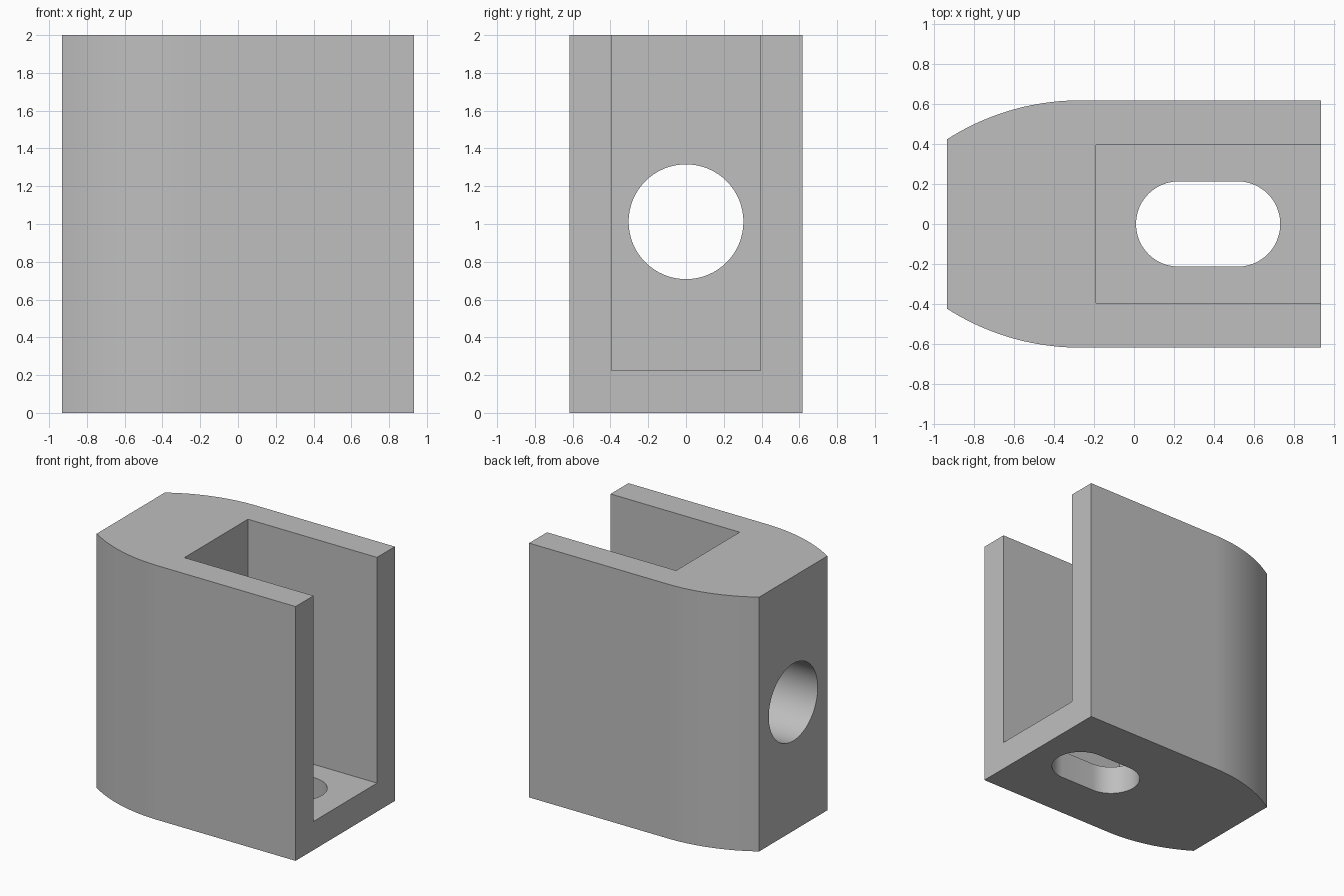
import bpy, bmesh, math

cube = bpy.data.objects.get("Cube")
if cube:
    bpy.data.objects.remove(cube, do_unlink=True)

# Single grey colour
grey = bpy.data.materials.new("plain_grey")
grey.use_nodes = True
colour = (0.52, 0.52, 0.52, 1)
grey.diffuse_color = colour
grey.node_tree.nodes["Principled BSDF"].inputs["Base Color"].default_value = colour


def prism(name, outline, z0, z1):
    """Extrude a flat outline upward into a closed solid."""
    bm = bmesh.new()
    base = bm.faces.new([bm.verts.new((x, y, z0)) for x, y in outline])
    top = bmesh.ops.extrude_face_region(bm, geom=[base])["geom"]
    verts = [v for v in top if isinstance(v, bmesh.types.BMVert)]
    bmesh.ops.translate(bm, verts=verts, vec=(0, 0, z1 - z0))
    bmesh.ops.recalc_face_normals(bm, faces=bm.faces)
    mesh = bpy.data.meshes.new(name)
    bm.to_mesh(mesh)
    bm.free()
    obj = bpy.data.objects.new(name, mesh)
    bpy.context.collection.objects.link(obj)
    mesh.materials.append(grey)
    return obj


def arc(cx, cy, r, a0, a1, steps):
    angles = [math.radians(a0 + (a1 - a0) * i / steps) for i in range(steps + 1)]
    return [(cx + r * math.cos(a), cy + r * math.sin(a)) for a in angles]


# Block with curved shoulders narrowing toward the flat left-hand end
half_x, half_y, bend_x, end_y = 0.933, 0.617, -0.27, 0.423
run, drop = half_x + bend_x, half_y - end_y
radius = (run ** 2 + drop ** 2) / (2 * drop)
sweep = math.degrees(math.asin(run / radius))
shoulder = arc(bend_x, half_y - radius, radius, 90, 90 + sweep, 20)
upper = [(half_x, half_y)] + shoulder
body = prism("clevis_block", upper + [(x, -y) for x, y in reversed(upper)], 0, 2)

# Pocket open at the top and at the +x end
px, py = -0.19, 0.395
pocket = prism("pocket_cutter", [(px, -py), (1.2, -py), (1.2, py), (px, py)], 0.225, 2.3)

# Rounded slot through the floor
slot_r = 0.213
slot = prism("floor_slot_cutter",
             arc(0.517, 0, slot_r, -90, 90, 24) + arc(0.223, 0, slot_r, 90, 270, 24),
             -0.2, 0.5)

# Round bore through the end wall
bore = prism("wall_bore_cutter", arc(0, 0, 0.304, 0, 360, 64)[:-1], -1.2, 0)
bore.rotation_euler = (0, math.pi / 2, 0)
bore.location = (0, 0, 1.012)

for cutter in (pocket, slot, bore):
    mod = body.modifiers.new(cutter.name, "BOOLEAN")
    mod.operation = "DIFFERENCE"
    mod.solver = "EXACT"
    mod.object = cutter

# Apply the cuts, then remove the cutters
bpy.context.view_layer.objects.active = body
body.select_set(True)
for mod in list(body.modifiers):
    bpy.ops.object.modifier_apply(modifier=mod.name)
for cutter in (pocket, slot, bore):
    bpy.data.objects.remove(cutter, do_unlink=True)

# Smooth curved walls, crisp edges
bpy.ops.object.select_all(action="DESELECT")
body.select_set(True)
bpy.ops.object.shade_smooth_by_angle(angle=math.radians(25))
